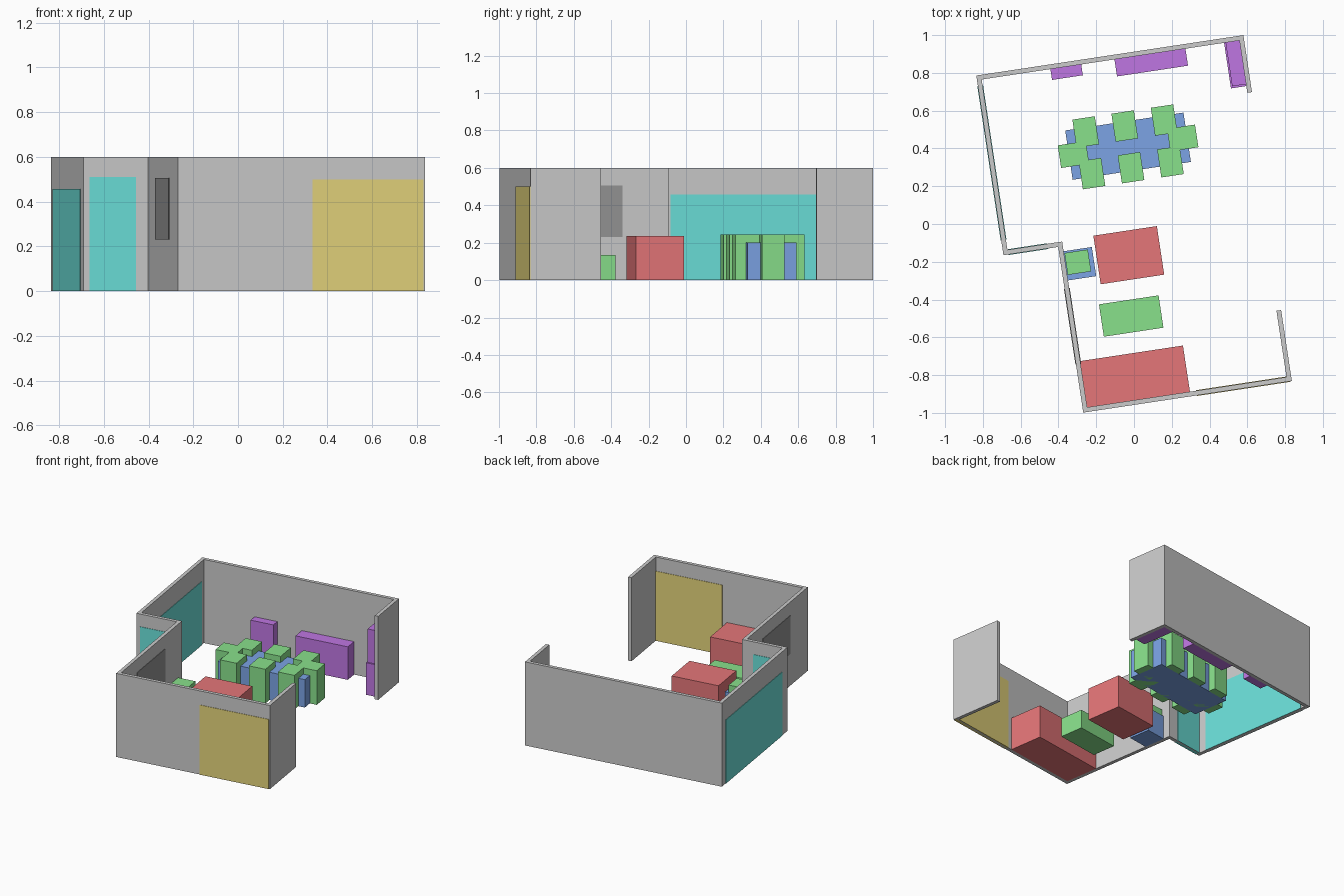
import bpy, bmesh, math
from mathutils import Matrix

if "Cube" in bpy.data.objects:
    bpy.data.objects.remove(bpy.data.objects["Cube"])

TURN = Matrix.Rotation(math.radians(8.6), 4, 'Z')   # whole plan is turned
T = 0.025                                           # wall thickness
H = 0.6                                             # wall height


def material(name, rgb):
    m = bpy.data.materials.new(name)
    m.diffuse_color = (*rgb, 1)
    m.use_nodes = True
    m.node_tree.nodes["Principled BSDF"].inputs["Base Color"].default_value = m.diffuse_color
    return m


RED = material("red", (0.78, 0.18, 0.19))
GREEN = material("green", (0.25, 0.75, 0.26))
BLUE = material("blue", (0.2, 0.37, 0.78))
PURPLE = material("purple", (0.52, 0.18, 0.76))
TEAL = material("teal", (0.15, 0.76, 0.71))
YELLOW = material("yellow", (0.78, 0.66, 0.2))
DARK = material("dark", (0.3, 0.3, 0.3))


def finish(bm, name, mat=None):
    bmesh.ops.recalc_face_normals(bm, faces=bm.faces)
    mesh = bpy.data.meshes.new(name)
    bm.to_mesh(mesh)
    bm.free()
    obj = bpy.data.objects.new(name, mesh)
    obj.matrix_world = TURN
    bpy.context.collection.objects.link(obj)
    if mat:
        mesh.materials.append(mat)


def box(name, mat, x0, x1, y0, y1, z0, z1):
    bm = bmesh.new()
    bmesh.ops.create_cube(bm, size=1)
    bmesh.ops.scale(bm, verts=bm.verts, vec=(x1 - x0, y1 - y0, z1 - z0))
    bmesh.ops.translate(bm, verts=bm.verts,
                        vec=((x0 + x1) / 2, (y0 + y1) / 2, (z0 + z1) / 2))
    finish(bm, name, mat)


# walls: one open loop with a step on the left and a gap on the right
L, B, R, F, SX, SY = -0.708, 0.902, 0.722, -0.947, -0.415, -0.06
R2 = 0.702
outer = [(R, 0.597), (R, B), (L, B), (L, SY), (SX, SY), (SX, F), (R2, F), (R2, -0.567)]
inner = [(R - T, 0.597), (R - T, B - T), (L + T, B - T), (L + T, SY + T),
         (SX + T, SY + T), (SX + T, F + T), (R2 - T, F + T), (R2 - T, -0.567)]
bm = bmesh.new()
base = bm.faces.new([bm.verts.new((x, y, 0)) for x, y in outer + inner[::-1]])
ext = bmesh.ops.extrude_face_region(bm, geom=[base], use_keep_orig=True)
bmesh.ops.translate(bm, vec=(0, 0, H),
                    verts=[v for v in ext["geom"] if isinstance(v, bmesh.types.BMVert)])
finish(bm, "walls")

# door and window panels, showing on both wall faces
E = 0.003
box("front_door_panel", YELLOW, 0.193, 0.694, F - E, F + T + E, 0, 0.5)
box("left_glass_door", TEAL, L - E, L + T + E, 0.02, 0.845, 0, 0.457)
box("step_glass_door", TEAL, -0.68, -0.47, SY - E, SY + T + E, 0, 0.51)
box("dark_window", DARK, SX - E, SX + T + E, -0.69, -0.285, 0.23, 0.505)

# cabinets along the back and right walls
box("small_cabinet", PURPLE, -0.315, -0.15, 0.819, B - T, 0, 0.265)
box("long_cabinet", PURPLE, 0.028, 0.408, 0.786, B - T, 0, 0.237)
box("tall_cabinet_base", PURPLE, 0.615, R - T, 0.633, B - T, 0, 0.23)
box("tall_cabinet_top", PURPLE, 0.623, R - T, 0.643, B - T, 0.23, 0.47)

# dining table with eight chairs
box("dining_table", BLUE, -0.286, 0.347, 0.28, 0.544, 0, 0.2)
for i, cx in enumerate((-0.18, 0.029, 0.24)):
    box(f"front_chair_{i}", GREEN, cx - 0.06, cx + 0.06, 0.222, 0.372, 0, 0.245)
    box(f"back_chair_{i}", GREEN, cx - 0.06, cx + 0.06, 0.445, 0.595, 0, 0.245)
for side, x in (("left", -0.337), ("right", 0.248)):
    box(f"{side}_end_chair", GREEN, x, x + 0.15, 0.351, 0.472, 0, 0.245)

# sitting area
box("back_sofa", RED, -0.222, 0.118, -0.289, -0.029, 0, 0.235)
box("front_sofa", RED, SX + T, 0.16, F + T, -0.675, 0, 0.237)
box("coffee_table", GREEN, -0.247, 0.072, -0.566, -0.393, 0, 0.135)
box("side_table", BLUE, SX + T, -0.239, -0.243, -0.087, 0, 0.17)
box("side_table_box", GREEN, -0.387, -0.262, -0.214, -0.097, 0.17, 0.22)
